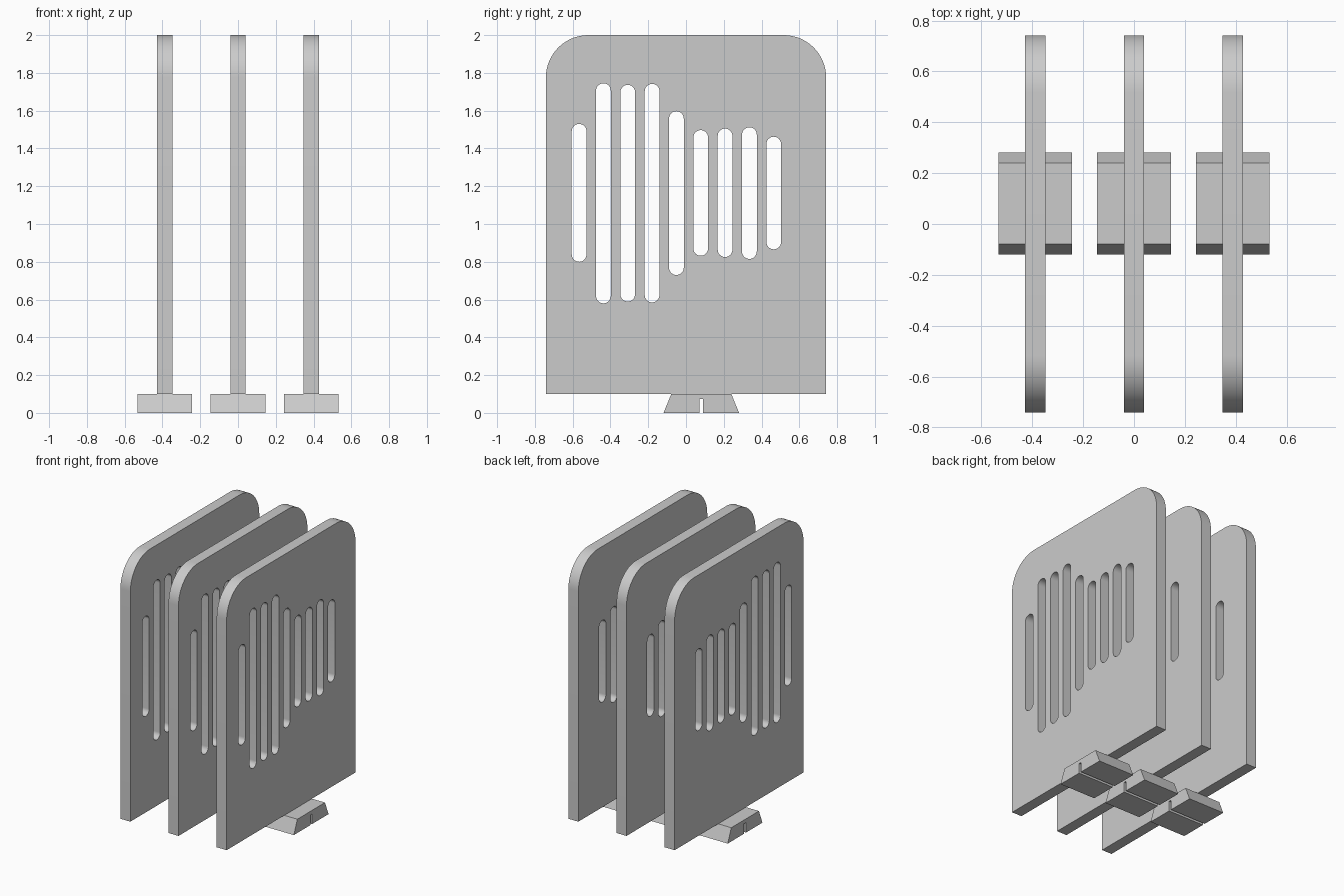
import bpy, bmesh
from math import sin, cos, pi
from mathutils import Matrix

cube = bpy.data.objects.get("Cube")
if cube:
    bpy.data.objects.remove(cube, do_unlink=True)

grey = bpy.data.materials.new("plain grey")
grey.use_nodes = True
colour = (0.6, 0.6, 0.6, 1)
grey.diffuse_color = colour
grey.node_tree.nodes["Principled BSDF"].inputs["Base Color"].default_value = colour


def arc(cy, cz, r, start, end, steps=16):
    """Points along an arc, angles in quarter turns."""
    angles = [(start + (end - start) * i / steps) * pi / 2 for i in range(steps + 1)]
    return [(cy + r * cos(a), cz + r * sin(a)) for a in angles]


def plate(name, outlines, x, half_width):
    """Extrude filled y-z outlines (inner ones become holes) along x."""
    curve = bpy.data.curves.new(name, "CURVE")
    curve.dimensions = "2D"
    curve.fill_mode = "BOTH"
    curve.extrude = half_width
    for points in outlines:
        spline = curve.splines.new("POLY")
        spline.points.add(len(points) - 1)
        for p, (y, z) in zip(spline.points, points):
            p.co = (y, z, 0, 1)
        spline.use_cyclic_u = True
    temp = bpy.data.objects.new(name + "_outline", curve)
    bpy.context.collection.objects.link(temp)
    bpy.context.view_layer.update()
    mesh = bpy.data.meshes.new_from_object(
        temp.evaluated_get(bpy.context.evaluated_depsgraph_get()))
    bpy.data.objects.remove(temp, do_unlink=True)

    # Turn the outline upright and weld the caps to the walls
    mesh.transform(Matrix(((0, 0, 1, 0), (1, 0, 0, 0), (0, 1, 0, 0), (0, 0, 0, 1))))
    bm = bmesh.new()
    bm.from_mesh(mesh)
    bmesh.ops.remove_doubles(bm, verts=bm.verts, dist=0.0001)
    bmesh.ops.recalc_face_normals(bm, faces=bm.faces)
    bm.to_mesh(mesh)
    bm.free()
    mesh.materials.clear()
    mesh.materials.append(grey)
    mesh.name = name
    obj = bpy.data.objects.new(name, mesh)
    obj.location.x = x
    bpy.context.collection.objects.link(obj)
    bpy.ops.object.select_all(action="DESELECT")
    obj.select_set(True)
    bpy.context.view_layer.objects.active = obj
    bpy.ops.object.shade_smooth_by_angle()


# Panel outline: square bottom, rounded top corners
W, BASE, TOP, R = 0.742, 0.1, 2.0, 0.225
panel = ([(-W, BASE), (W, BASE)] + arc(W - R, TOP - R, R, 0, 1)
         + arc(R - W, TOP - R, R, 1, 2))

# Round-ended slots: bottom and top heights, evenly spaced from front to back
slot_heights = [(0.80, 1.53), (0.58, 1.745), (0.59, 1.737), (0.585, 1.742),
                (0.73, 1.597), (0.832, 1.497), (0.825, 1.505), (0.815, 1.512),
                (0.866, 1.462)]
SLOT_R = 0.039
slots = []
for i, (low, high) in enumerate(slot_heights):
    y = -0.566 + 0.1288 * i
    slots.append(arc(y, high - SLOT_R, SLOT_R, 0, 2)
                 + arc(y, low + SLOT_R, SLOT_R, 2, 4))

# Foot: tapered block with a thin groove cut up from below
FOOT_Y = 0.081
half_foot = [(0.01, 0.073), (0.01, 0), (0.2, 0), (0.159, BASE)]
foot = [(FOOT_Y + y, z) for y, z in half_foot]
foot += [(FOOT_Y - y, z) for y, z in reversed(half_foot)]

for side, x in (("right", -0.388), ("middle", 0), ("left", 0.388)):
    plate(side + "_panel", [panel] + slots, x, 0.04)
    plate(side + "_foot", [foot], x, 0.145)
